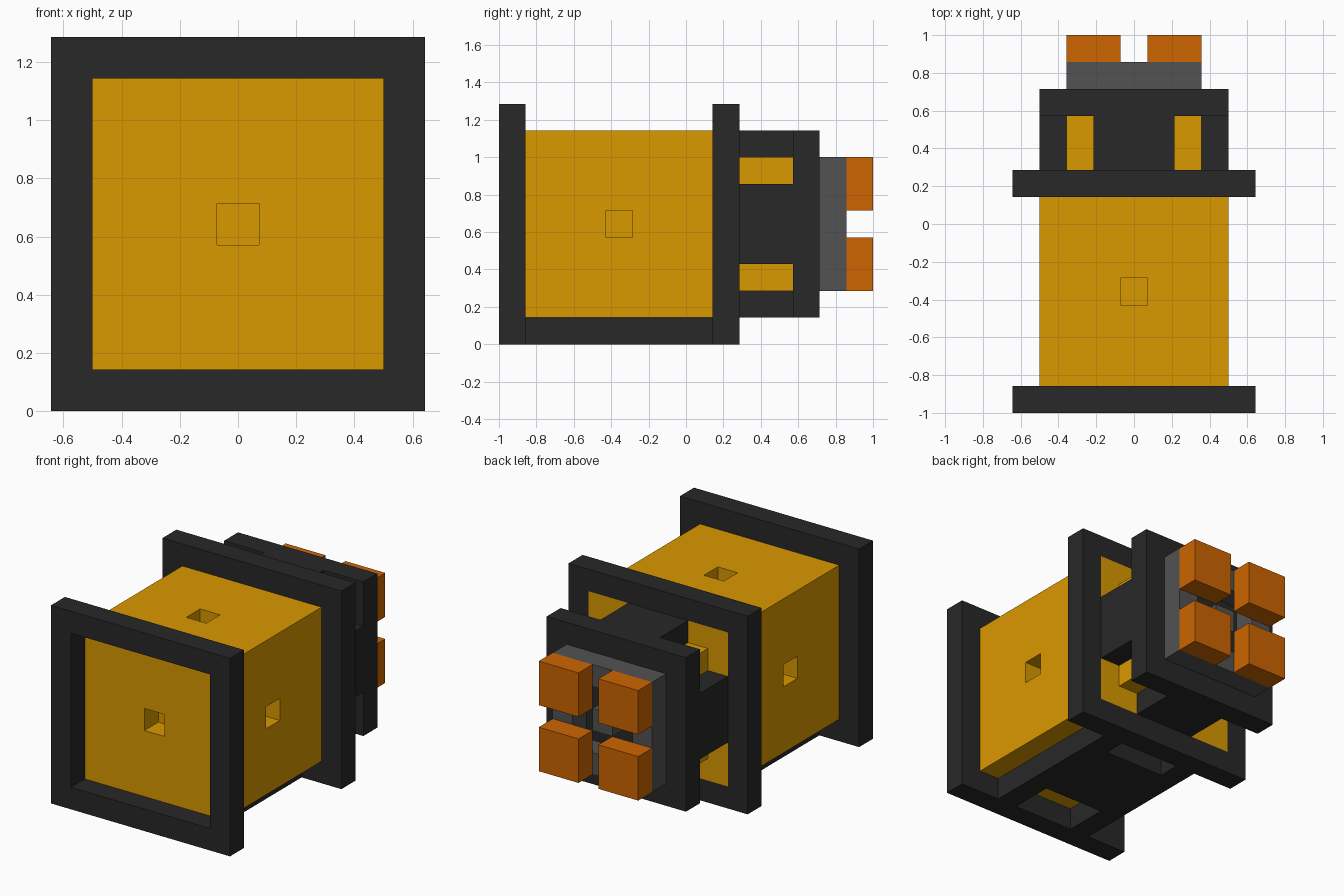
import bpy, bmesh
from mathutils import Matrix

cube = bpy.data.objects.get("Cube")
if cube:
    bpy.data.objects.remove(cube, do_unlink=True)

U = 1 / 7  # one grid unit of the blocky design


def material(name, rgb):
    m = bpy.data.materials.new(name)
    m.use_nodes = True
    col = (*rgb, 1.0)
    m.diffuse_color = col
    m.node_tree.nodes["Principled BSDF"].inputs["Base Color"].default_value = col
    return m


CHARCOAL = material("charcoal", (0.021, 0.021, 0.021))
YELLOW = material("amber yellow", (0.70, 0.319, 0.0))
GREY = material("mid grey", (0.084, 0.084, 0.084))
ORANGE = material("burnt orange", (0.604, 0.13, 0.0))


def add_box(bm, x, y, z):
    """Add a box spanning the given (low, high) ranges in grid units."""
    size = [b - a for a, b in (x, y, z)]
    mid = [(a + b) / 2 for a, b in (x, y, z)]
    mat = Matrix.Translation(mid) @ Matrix.Diagonal((*size, 1))
    bmesh.ops.create_cube(bm, size=1, matrix=mat)


def finish(name, bm, mat):
    bmesh.ops.recalc_face_normals(bm, faces=bm.faces)
    bmesh.ops.scale(bm, vec=(U, U, U), verts=bm.verts)
    me = bpy.data.meshes.new(name)
    bm.to_mesh(me)
    bm.free()
    me.materials.append(mat)
    ob = bpy.data.objects.new(name, me)
    bpy.context.collection.objects.link(ob)


def boxes(name, mat, *spans):
    bm = bmesh.new()
    for s in spans:
        add_box(bm, *s)
    finish(name, bm, mat)


def frame(name, mat, x, y, z):
    """Square ring one unit wide with its opening along y."""
    bm = bmesh.new()
    add_box(bm, x, y, z)
    bm.normal_update()
    ends = [f for f in bm.faces if abs(f.normal.y) > 0.9]
    bmesh.ops.inset_individual(bm, faces=ends, thickness=1, use_even_offset=True)
    rims = [e for f in ends for e in f.edges]
    bmesh.ops.delete(bm, geom=ends, context="FACES_ONLY")
    bmesh.ops.bridge_loops(bm, edges=rims)
    finish(name, bm, mat)


# Yellow body with a small square pocket in the middle of every face
bm = bmesh.new()
add_box(bm, (-3.5, 3.5), (-6, 1), (1, 8))
bm.normal_update()
sides = list(bm.faces)
bmesh.ops.inset_individual(bm, faces=sides, thickness=3, use_even_offset=True)
for f in sides:
    inward = -f.normal.copy()
    new = bmesh.ops.extrude_discrete_faces(bm, faces=[f])["faces"][0]
    bmesh.ops.translate(bm, vec=inward, verts=new.verts)
finish("body", bm, YELLOW)

# Charcoal end frames and the yellow panel filling the rear one
frame("front_frame", CHARCOAL, (-4.5, 4.5), (-7, -6), (0, 9))
frame("rear_frame", CHARCOAL, (-4.5, 4.5), (1, 2), (0, 9))
boxes("rear_panel", YELLOW, ((-3.5, 3.5), (1, 2), (1, 8)))

# Rails under the body, joined by a cross plate
boxes("bottom_rails", CHARCOAL,
      ((1.5, 2.5), (-6, 1), (0, 1)),
      ((-2.5, -1.5), (-6, 1), (0, 1)))
boxes("bottom_cross_plate", CHARCOAL, ((-1.5, 1.5), (-4, 0), (0, 1)))

# Plus-shaped core behind the rear frame, then the back plate
boxes("rear_core", CHARCOAL,
      ((-1.5, 1.5), (2, 4), (1, 8)),
      ((1.5, 3.5), (2, 4), (3, 6)),
      ((-3.5, -1.5), (2, 4), (3, 6)))
boxes("back_plate", CHARCOAL, ((-3.5, 3.5), (4, 5), (1, 8)))

# Grey mount: ring with a small central block
frame("grey_mount", GREY, (-2.5, 2.5), (5, 6), (2, 7))
boxes("grey_mount_centre", GREY, ((-0.5, 0.5), (5, 6), (4, 5)))

# Yellow posts in the corners of the core, orange blocks at the very back
for sx, side in ((1, "left"), (-1, "right")):
    post_x = sorted((1.5 * sx, 2.5 * sx))
    block_x = sorted((0.5 * sx, 2.5 * sx))
    for level, post_z, block_z in (("lower", 2, 2), ("upper", 6, 5)):
        boxes(f"{level}_{side}_post", YELLOW,
              (post_x, (2, 4), (post_z, post_z + 1)))
        boxes(f"{level}_{side}_block", ORANGE,
              (block_x, (6, 7), (block_z, block_z + 2)))
